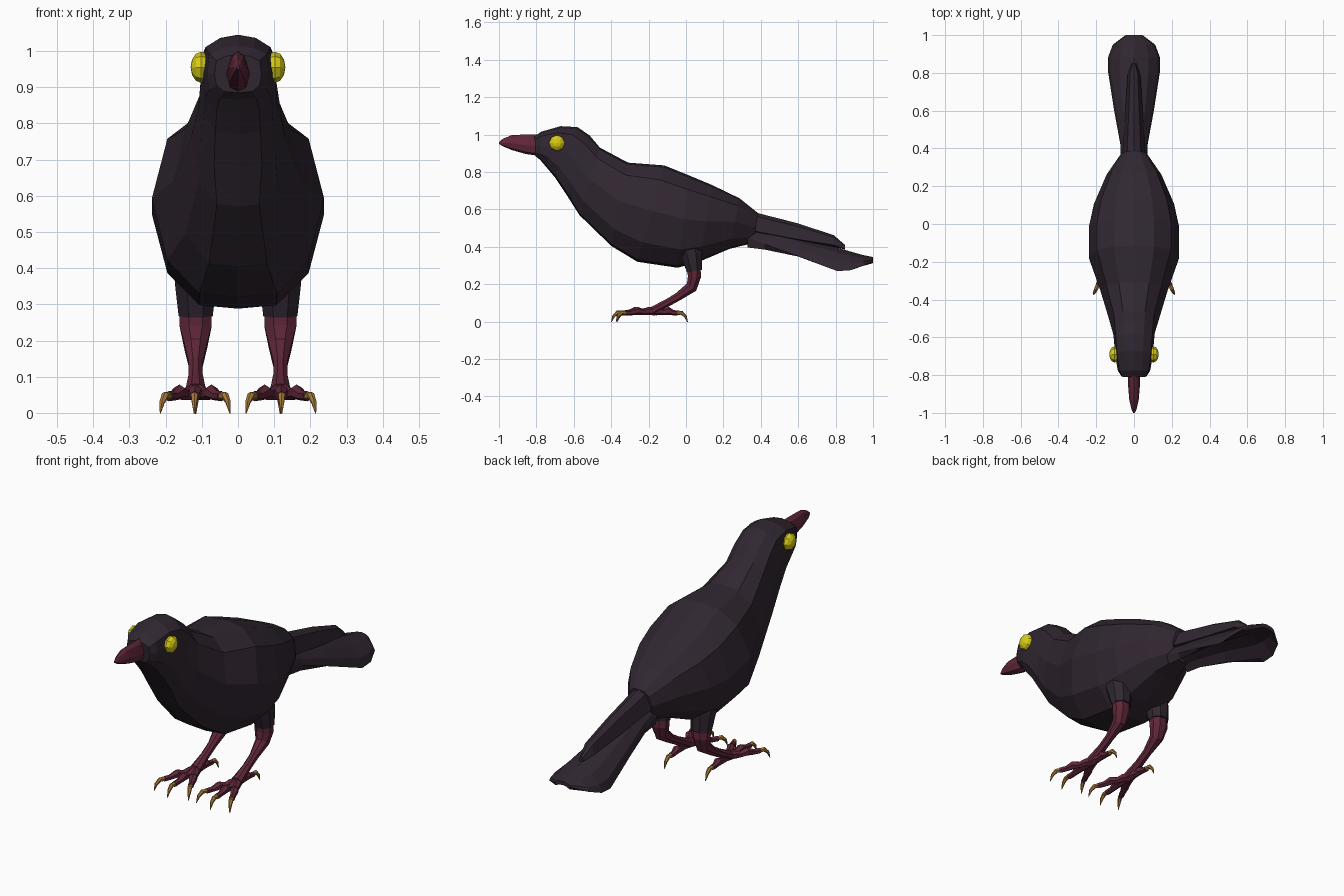
import bpy, bmesh, math
from mathutils import Vector

if "Cube" in bpy.data.objects:
    bpy.data.objects.remove(bpy.data.objects["Cube"])


def material(name, rgb):
    m = bpy.data.materials.new(name)
    m.diffuse_color = (*rgb, 1)
    m.use_nodes = True
    m.node_tree.nodes["Principled BSDF"].inputs["Base Color"].default_value = m.diffuse_color
    return m


PLUMAGE = material("dark plumage", (0.030, 0.020, 0.030))
SKIN = material("dark red skin", (0.115, 0.020, 0.040))
EYE = material("yellow eye", (0.68, 0.60, 0.008))
CLAW = material("tan claw", (0.38, 0.19, 0.04))


def loft(name, rings, mat):
    """Skin a list of equal-length rings and cap both ends."""
    bm = bmesh.new()
    vr = [[bm.verts.new(p) for p in r] for r in rings]
    n = len(vr[0])
    for a, b in zip(vr, vr[1:]):
        for i in range(n):
            j = (i + 1) % n
            bm.faces.new((a[i], a[j], b[j], b[i]))
    bm.faces.new(vr[0])
    bm.faces.new(vr[-1])
    bmesh.ops.recalc_face_normals(bm, faces=bm.faces)
    me = bpy.data.meshes.new(name)
    bm.to_mesh(me)
    bm.free()
    me.materials.append(mat)
    ob = bpy.data.objects.new(name, me)
    bpy.context.collection.objects.link(ob)
    return ob


def section(top, bottom, w, half):
    """Symmetric ring between two (y, z) points; half = (x, height) fractions, top to bottom."""
    t, b = Vector((0, *top)), Vector((0, *bottom))
    right = [b.lerp(t, h) + Vector((x * w, 0, 0)) for x, h in half]
    left = [Vector((-p.x, p.y, p.z)) for p in reversed(right) if p.x > 1e-6]
    return right + left


def tube(name, pts, radii, mat, sides=8):
    """Tube along a path; radii = (sideways, other) per point."""
    pts = [Vector(p) for p in pts]
    rings = []
    for i, p in enumerate(pts):
        t = (pts[min(i + 1, len(pts) - 1)] - pts[max(i - 1, 0)]).normalized()
        s = Vector((1, 0, 0))
        s = (s - t * s.dot(t)).normalized()
        u = t.cross(s)
        a, b = radii[i]
        rings.append([p + s * a * math.cos(k) + u * b * math.sin(k)
                      for k in (2 * math.pi * (j + 0.5) / sides for j in range(sides))])
    return loft(name, rings, mat)


# body and head: top point, bottom point, half width
BODY_HALF = [(0, 1), (0.45, 0.98), (0.82, 0.85), (1, 0.53), (0.82, 0.2), (0.45, 0.02), (0, 0)]
HEAD_HALF = [(0, 1), (0.5, 0.96), (0.92, 0.84), (1, 0.5), (0.92, 0.2), (0.6, 0.03), (0, 0)]
body = [((-0.81, 0.99), (-0.805, 0.885), 0.065),
        ((-0.775, 1.015), (-0.78, 0.865), 0.085),
        ((-0.67, 1.045), (-0.75, 0.83), 0.098),
        ((-0.58, 1.04), (-0.70, 0.77), 0.104),
        ((-0.515, 0.995), (-0.64, 0.68), 0.110),
        ((-0.46, 0.93), (-0.57, 0.57), 0.130),
        ((-0.31, 0.85), (-0.40, 0.405), 0.178),
        ((-0.115, 0.835), (-0.26, 0.32), 0.238),
        ((0.02, 0.78), (-0.045, 0.288), 0.238),
        ((0.14, 0.73), (0.07, 0.32), 0.212),
        ((0.285, 0.66), (0.235, 0.39), 0.145),
        ((0.385, 0.58), (0.36, 0.42), 0.068)]
loft("body", [section(t, b, w, HEAD_HALF if i < 5 else BODY_HALF)
              for i, (t, b, w) in enumerate(body)], PLUMAGE)

# beak
BEAK_HALF = [(0, 1), (0.6, 0.85), (1, 0.45), (0.7, 0.1), (0, 0)]
beak = [(-0.78, 1.0, 0.885, 0.033), (-0.86, 1.0, 0.897, 0.031), (-0.93, 0.998, 0.917, 0.025),
        (-0.98, 0.977, 0.938, 0.014), (-1.0, 0.96, 0.95, 0.004)]
loft("beak", [section((y, t), (y, b), w, BEAK_HALF) for y, t, b, w in beak], SKIN)

# tail fan: an arched plate, y, centre height, half width, droop, thickness
rings = []
for y, z, w, d, t in [(0.33, 0.52, 0.07, 0.07, 0.08), (0.42, 0.495, 0.072, 0.08, 0.06),
                      (0.60, 0.45, 0.105, 0.10, 0.04), (0.81, 0.395, 0.138, 0.125, 0.03),
                      (0.88, 0.375, 0.138, 0.10, 0.025), (0.95, 0.355, 0.112, 0.055, 0.022),
                      (1.0, 0.345, 0.045, 0.02, 0.02)]:
    top = [(0, 0), (0.55, 0.22), (0.9, 0.62)]
    pts = [(x * w, z - k * d) for x, k in top] + [(w, z - d)]
    pts += [(x * w * 0.95, z - k * d - t) for x, k in reversed(top)]
    pts += [(-x, h) for x, h in reversed(pts[1:-1])]
    rings.append([(x, y, h) for x, h in pts])
loft("tail_fan", rings, PLUMAGE)

# folded wing tips lying over the tail
TIP_HALF = [(0, 1), (0.6, 0.8), (1, 0.0), (0, -0.2)]
tips = [(0.31, 0.60, 0.50, 0.075), (0.385, 0.58, 0.48, 0.06), (0.60, 0.525, 0.44, 0.046),
        (0.79, 0.462, 0.41, 0.034), (0.85, 0.41, 0.39, 0.012)]
loft("wing_tips", [section((y, t), (y, b), w, TIP_HALF) for y, t, b, w in tips], PLUMAGE)

for side, s in (("left", 1), ("right", -1)):
    # eye
    bpy.ops.mesh.primitive_uv_sphere_add(segments=8, ring_count=6, radius=1,
                                         location=(s * 0.102, -0.69, 0.955),
                                         rotation=(0, math.pi / 2, 0))
    eye = bpy.context.object
    eye.name = side + "_eye"
    eye.scale = (0.043, 0.043, 0.029)
    eye.data.materials.append(EYE)

    # feathered thigh and bare leg
    cx = s * 0.117
    tube(side + "_thigh", [(s * 0.11, 0.0, 0.44), (cx, 0.03, 0.36), (cx, 0.045, 0.27)],
         [(0.075, 0.085), (0.062, 0.062), (0.051, 0.044)], PLUMAGE)
    tube(side + "_leg",
         [(cx, 0.04, 0.32), (cx, 0.045, 0.24), (cx, 0.03, 0.185),
          (cx, -0.04, 0.135), (cx, -0.10, 0.10), (cx, -0.175, 0.06)],
         [(0.048, 0.04), (0.048, 0.038), (0.034, 0.034), (0.021, 0.024),
          (0.021, 0.022), (0.03, 0.024)], SKIN)

    # toes with knuckles, each ending in a curved claw: end x, end y
    for name, ex, ey in (("inner", 0.045, -0.32), ("middle", 0.12, -0.345),
                         ("outer", 0.192, -0.325), ("back", 0.117, -0.045)):
        a, b = Vector((cx, -0.165, 0.055)), Vector((s * ex, ey, 0.046))
        d = (b - a).normalized()
        lift = (0, 0.004, 0.0, 0.008, 0.0, 0.0)
        path = [a.lerp(b, k / 5) + Vector((0, 0, lift[k])) for k in range(6)]
        tube(f"{side}_{name}_toe", path,
             [(r, r) for r in (0.022, 0.021, 0.016, 0.021, 0.014, 0.014)], SKIN, 6)
        claw = [b - d * 0.01, b + d * 0.022 + Vector((0, 0, 0.003)),
                b + d * 0.042 + Vector((0, 0, -0.014)), b + d * 0.054 + Vector((0, 0, -0.045))]
        tube(f"{side}_{name}_claw", claw,
             [(r, r) for r in (0.012, 0.011, 0.008, 0.0015)], CLAW, 6)
